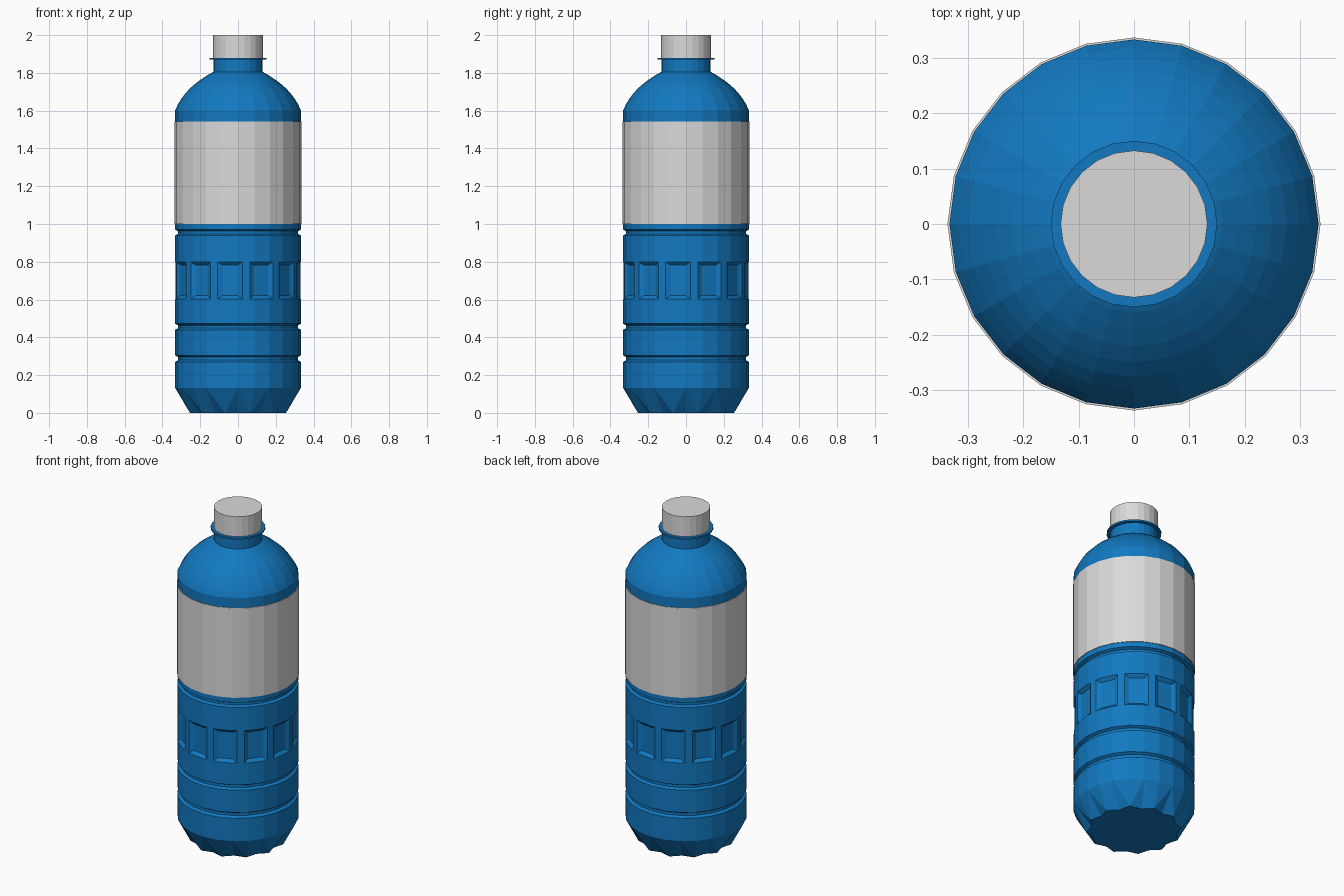
import bpy, bmesh, math

if "Cube" in bpy.data.objects:
    bpy.data.objects.remove(bpy.data.objects["Cube"])

N = 24
R = 0.333


def material(name, rgb):
    m = bpy.data.materials.new(name)
    m.diffuse_color = (*rgb, 1.0)
    m.use_nodes = True
    m.node_tree.nodes["Principled BSDF"].inputs["Base Color"].default_value = m.diffuse_color
    return m


blue = material("bottle blue", (0.006, 0.19, 0.53))
white = material("label grey", (0.69, 0.70, 0.69))


def polar(r, deg, z):
    a = math.radians(deg)
    return (r * math.cos(a), r * math.sin(a), z)


def ring(bm, r, z):
    return [bm.verts.new(polar(r, 360 * i / N, z)) for i in range(N)]


def bridge(bm, lo, hi):
    for i in range(N):
        j = (i + 1) % N
        bm.faces.new((lo[i], lo[j], hi[j], hi[i]))


def lathe(bm, profile, first=None):
    rings = ([first] if first else []) + [ring(bm, r, z) for r, z in profile]
    for lo, hi in zip(rings, rings[1:]):
        bridge(bm, lo, hi)
    return rings


def finish(bm, name, mat):
    me = bpy.data.meshes.new(name)
    bm.to_mesh(me)
    bm.free()
    me.materials.append(mat)
    ob = bpy.data.objects.new(name, me)
    bpy.context.collection.objects.link(ob)
    return ob


def groove(z0, z1):
    d = (z1 - z0) * 0.27
    return [(R, z0), (R - 0.016, z0 + d), (R - 0.016, z1 - d), (R, z1)]


# Bottle body
bm = bmesh.new()
# fluted foot: alternating lobes and V-shaped dents
foot = [bm.verts.new(polar(0.236 if i % 2 == 0 else 0.263, 15 * i, 0)) for i in range(N)]
hip = ring(bm, R, 0.132)
bm.faces.new(foot[::-1])
for e in range(0, N, 2):
    n, p = (e + 1) % N, e - 1
    bm.faces.new((foot[e], foot[n], hip[e]))
    bm.faces.new((foot[n], hip[n], hip[e]))
    bm.faces.new((foot[p], foot[e], hip[e]))
    bm.faces.new((foot[p], hip[e], hip[p]))
# lower wall with two grooves
Z0, Z1 = 0.603, 0.80
lathe(bm, groove(0.27, 0.305) + groove(0.44, 0.472) + [(R, Z0)], hip)

# grip band: twelve recessed panels with narrow ribs between
IN, BEV, T = R - 0.017, 0.018, 0.27


def chord(i, t, z):
    a, b = polar(R, 15 * i, z), polar(R, 15 * (i + 1), z)
    return tuple(p + (q - p) * t for p, q in zip(a, b))


def face(*pts):
    bm.faces.new([bm.verts.new(p) for p in pts])


for i in range(1, N, 2):
    lb, lt = chord(i - 1, 1 - T, Z0), chord(i - 1, 1 - T, Z1)
    rb, rt = chord(i + 1, T, Z0), chord(i + 1, T, Z1)
    b0, b1 = polar(R, 15 * i, Z0), polar(R, 15 * (i + 1), Z0)
    t0, t1 = polar(R, 15 * i, Z1), polar(R, 15 * (i + 1), Z1)
    ib0, ib1 = polar(IN, 15 * i, Z0 + BEV), polar(IN, 15 * (i + 1), Z0 + BEV)
    it0, it1 = polar(IN, 15 * i, Z1 - BEV), polar(IN, 15 * (i + 1), Z1 - BEV)
    face(ib0, ib1, it1, it0)
    face(b0, b1, ib1, ib0)
    face(it0, it1, t1, t0)
    face(lb, ib0, it0, lt)
    face(ib1, rb, rt, it1)
    face(lb, b0, ib0)
    face(lt, it0, t0)
    face(b1, rb, ib1)
    face(rt, t1, it1)
    face(rb, chord(i + 1, 1 - T, Z0), chord(i + 1, 1 - T, Z1), rt)

# upper wall, domed shoulder, neck and collar
top = lathe(bm, [(R, Z1)] + groove(0.94, 0.97) + [
    (R, 1.602), (0.318, 1.634), (0.299, 1.665), (0.276, 1.695), (0.25, 1.722),
    (0.221, 1.747), (0.189, 1.77), (0.159, 1.79), (0.131, 1.805),
    (0.131, 1.87), (0.15, 1.87), (0.15, 1.88), (0.128, 1.88)])
bm.faces.new(top[-1])
finish(bm, "bottle_body", blue)

# Label sleeve
bm = bmesh.new()
rings = lathe(bm, [(R, 1.0), (0.3365, 1.0), (0.3365, 1.542), (R, 1.542)])
finish(bm, "label", white)

# Screw cap
bm = bmesh.new()
rings = lathe(bm, [(0.1325, 1.88), (0.1325, 2.0)])
bm.faces.new(rings[0][::-1])
bm.faces.new(rings[-1])
finish(bm, "cap", white)
